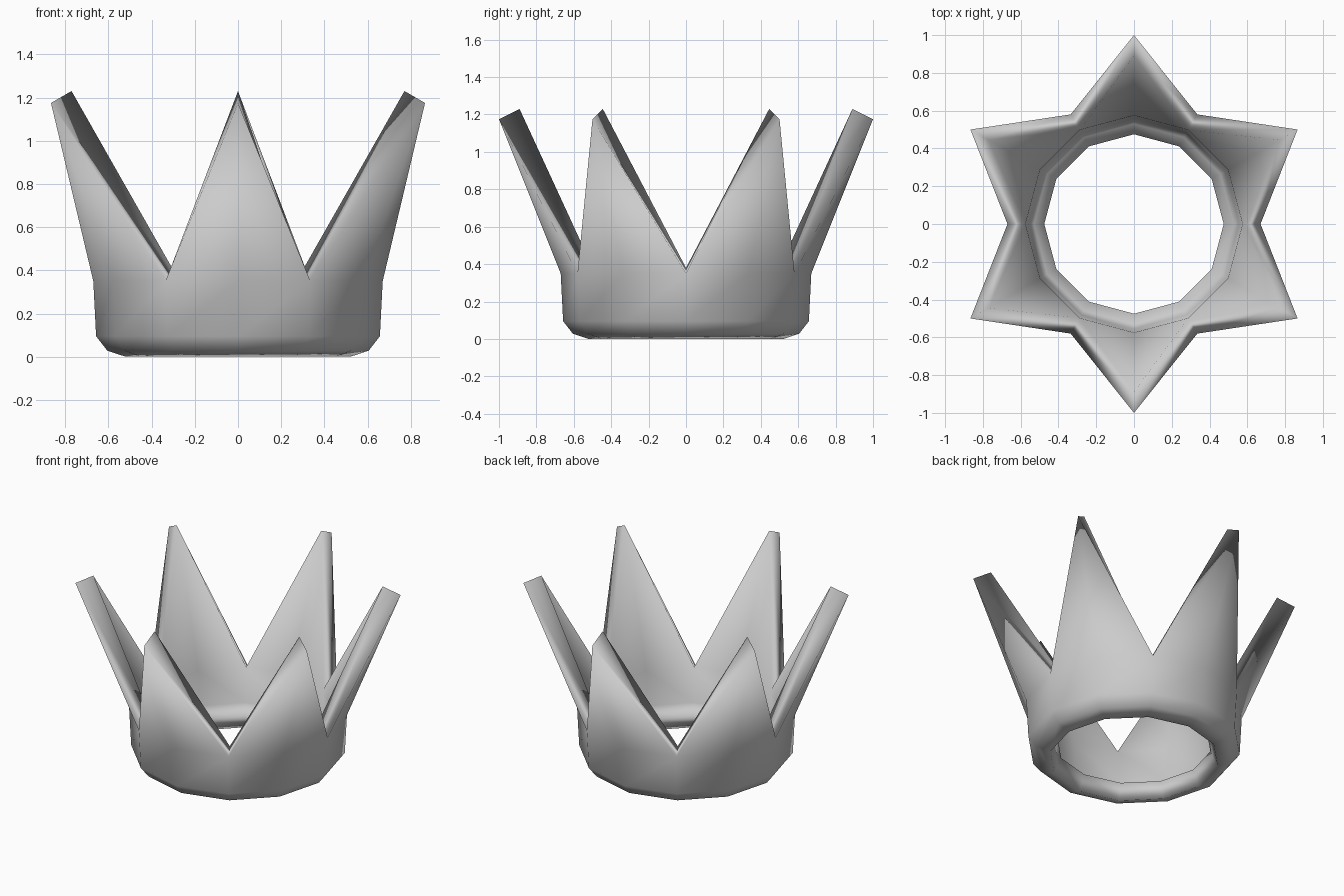
import bpy
import bmesh
from math import sin, cos, pi

cube = bpy.data.objects.get("Cube")
if cube:
    bpy.data.objects.remove(cube, do_unlink=True)

SIDES = 12
# Band profiles as (radius, height), bottom to top
OUTER = [(0.52, 0.0), (0.605, 0.028), (0.657, 0.095), (0.67, 0.35)]
INNER = [(0.475, 0.10), (0.53, 0.115), (0.555, 0.15), (0.575, 0.38)]
OUTER_TIP = (1.0, 1.175)
INNER_TIP = (0.89, 1.23)


def flat_material(name, colour):
    mat = bpy.data.materials.new(name)
    mat.use_nodes = True
    mat.diffuse_color = colour
    mat.node_tree.nodes["Principled BSDF"].inputs["Base Color"].default_value = colour
    return mat


def add_vert(bm, point, i):
    a = 2 * pi * i / SIDES
    return bm.verts.new((point[0] * cos(a), point[0] * sin(a), point[1]))


def wall(bm, profile, tip):
    """Twelve-sided band with a spike above every second column."""
    rings = [[add_vert(bm, p, i) for i in range(SIDES)] for p in profile]
    tips = {i: add_vert(bm, tip, i) for i in range(1, SIDES, 2)}
    for low, high in zip(rings, rings[1:]):
        for i in range(SIDES):
            j = (i + 1) % SIDES
            bm.faces.new((low[i], low[j], high[j], high[i]))
    top = rings[-1]
    for i, t in tips.items():
        bm.faces.new((top[i - 1], top[i], t))
        bm.faces.new((top[i], top[(i + 1) % SIDES], t))
    # The upper edge runs valley, tip, valley, tip
    edge = [tips.get(i, top[i]) for i in range(SIDES)]
    return rings[0], edge


bm = bmesh.new()
out_base, out_edge = wall(bm, OUTER, OUTER_TIP)
in_base, in_edge = wall(bm, INNER, INNER_TIP)

# Rims joining the two walls at the bottom opening and along the zigzag
for a, b in ((out_base, in_base), (out_edge, in_edge)):
    for i in range(SIDES):
        j = (i + 1) % SIDES
        bm.faces.new((a[i], a[j], b[j], b[i]))

bmesh.ops.recalc_face_normals(bm, faces=bm.faces)
for f in bm.faces:
    f.smooth = True
mesh = bpy.data.meshes.new("crown")
bm.to_mesh(mesh)
bm.free()
mesh.materials.append(flat_material("light_grey", (0.6, 0.6, 0.6, 1)))
crown = bpy.data.objects.new("crown", mesh)
bpy.context.collection.objects.link(crown)
